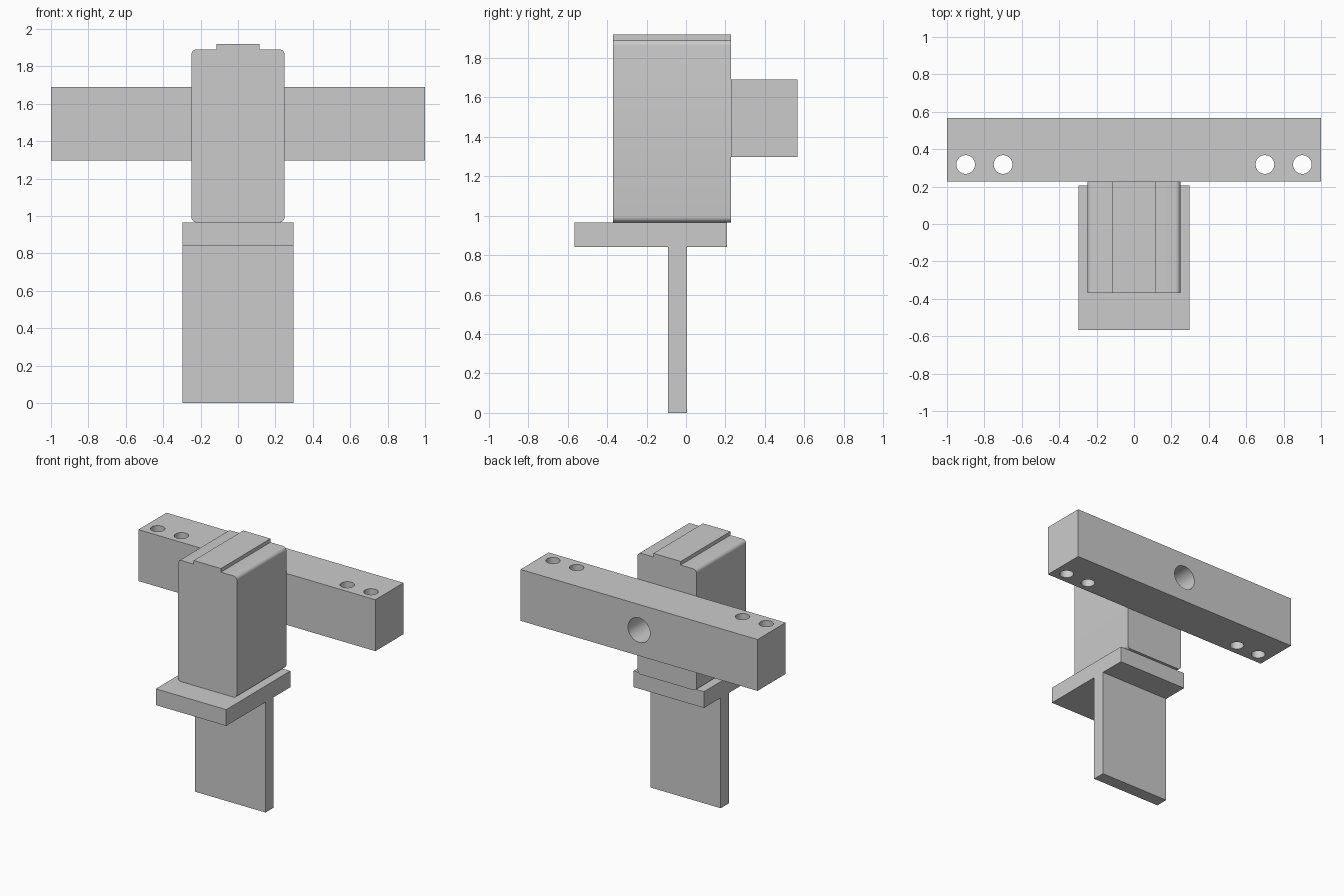
import bpy, bmesh
from math import pi, cos, sin

if "Cube" in bpy.data.objects:
    bpy.data.objects.remove(bpy.data.objects["Cube"])


def add_object(name, bm):
    bmesh.ops.recalc_face_normals(bm, faces=bm.faces)
    mesh = bpy.data.meshes.new(name)
    bm.to_mesh(mesh)
    bm.free()
    obj = bpy.data.objects.new(name, mesh)
    bpy.context.collection.objects.link(obj)
    return obj


def prism(name, profile, y0, y1):
    """Extrude an (x, z) profile from y0 to y1."""
    bm = bmesh.new()
    face = bm.faces.new([bm.verts.new((x, y0, z)) for x, z in profile])
    ext = bmesh.ops.extrude_face_region(bm, geom=[face])
    verts = [g for g in ext["geom"] if isinstance(g, bmesh.types.BMVert)]
    bmesh.ops.translate(bm, verts=verts, vec=(0, y1 - y0, 0))
    return add_object(name, bm)


def box(name, half_x, y0, y1, z0, z1):
    return prism(name, [(-half_x, z0), (half_x, z0), (half_x, z1), (-half_x, z1)], y0, y1)


def arc(cx, cz, r, start, steps=6):
    angles = [start + pi / 2 * i / steps for i in range(steps + 1)]
    return [(cx + r * cos(a), cz + r * sin(a)) for a in angles]


def drill(target, name, location, radius, depth, rotation=(0, 0, 0)):
    bpy.ops.mesh.primitive_cylinder_add(vertices=48, radius=radius, depth=depth,
                                        location=location, rotation=rotation)
    cutter = bpy.context.object
    cutter.name = name
    cutter.hide_render = True
    cutter.hide_set(True)
    mod = target.modifiers.new(name, 'BOOLEAN')
    mod.operation = 'DIFFERENCE'
    mod.solver = 'EXACT'
    mod.object = cutter


def smooth(obj):
    bpy.ops.object.select_all(action='DESELECT')
    obj.select_set(True)
    bpy.context.view_layer.objects.active = obj
    bpy.ops.object.shade_smooth_by_angle(angle=pi / 6)


# Upright blade and the plate it carries
box("upright_blade", 0.297, -0.092, 0.006, 0.0, 0.842)
box("support_plate", 0.297, -0.566, 0.207, 0.842, 0.966)

# Body with rounded long edges and a raised rail on top
W, R, RAIL = 0.249, 0.028, 0.115
BOTTOM, TOP, RAIL_TOP = 0.966, 1.891, 1.919
profile = (arc(-W + R, BOTTOM + R, R, pi)
           + arc(W - R, BOTTOM + R, R, 1.5 * pi)
           + arc(W - R, TOP - R, R, 0)
           + [(RAIL, TOP), (RAIL, RAIL_TOP), (-RAIL, RAIL_TOP), (-RAIL, TOP)]
           + arc(-W + R, TOP - R, R, pi / 2))
body = prism("body_block", profile, -0.37, 0.228)
smooth(body)

# Cross bar with four vertical holes and one hole in the back
bar = box("cross_bar", 1.0, 0.228, 0.566, 1.297, 1.689)
for i, x in enumerate((-0.9, -0.7, 0.7, 0.9)):
    drill(bar, f"bolt_hole_cutter_{i + 1}", (x, 0.318, 1.493), 0.05, 0.6)
drill(bar, "back_hole_cutter", (0, 0.397, 1.493), 0.093, 0.6, (pi / 2, 0, 0))
smooth(bar)
